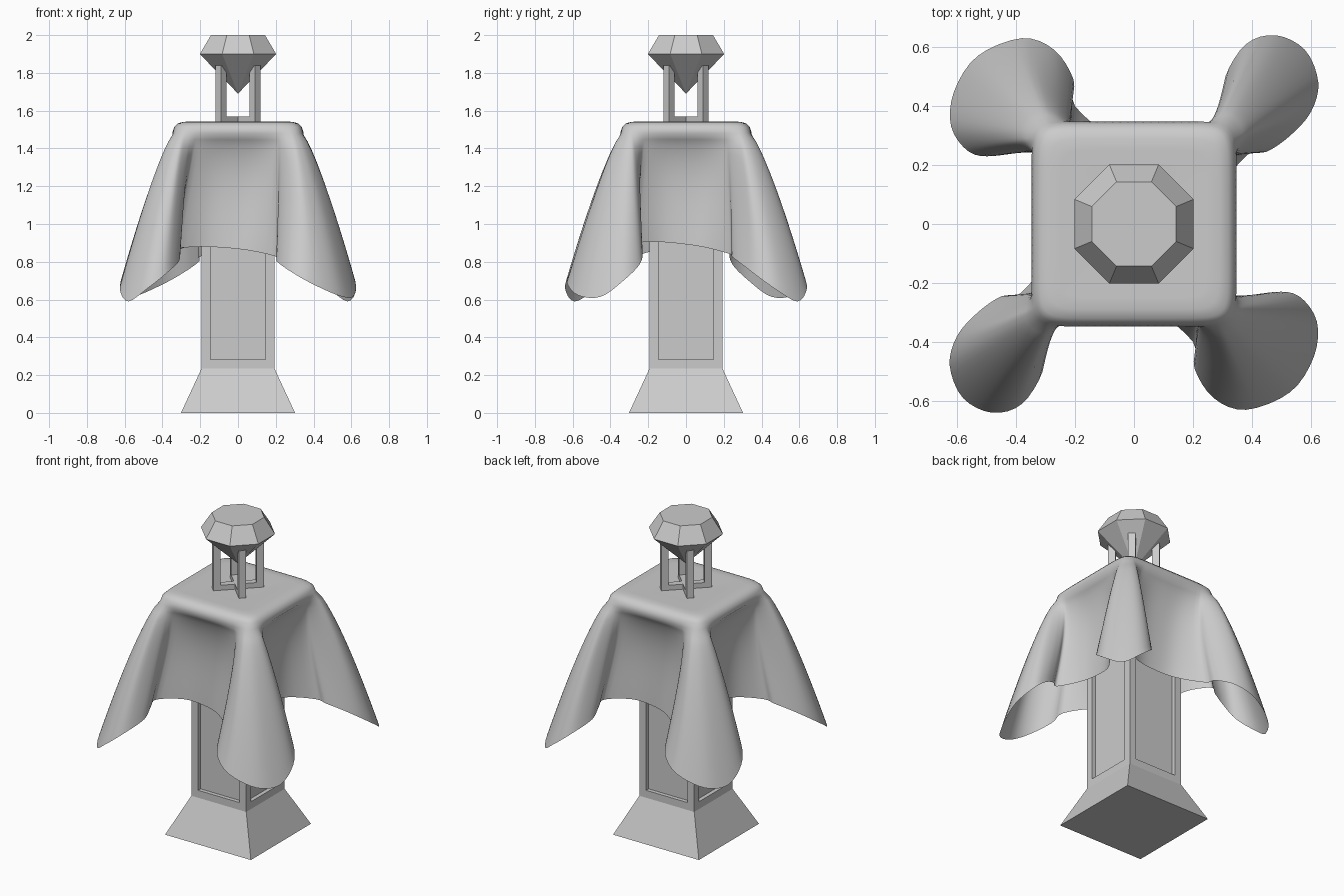
import bpy, bmesh, math
from mathutils import Vector, Matrix

if "Cube" in bpy.data.objects:
    bpy.data.objects.remove(bpy.data.objects["Cube"])


def make_object(name, bm, smooth=False):
    bmesh.ops.recalc_face_normals(bm, faces=bm.faces)
    for f in bm.faces:
        f.smooth = smooth
    mesh = bpy.data.meshes.new(name)
    bm.to_mesh(mesh)
    bm.free()
    ob = bpy.data.objects.new(name, mesh)
    bpy.context.collection.objects.link(ob)
    return ob


def bridge(bm, a, b):
    n = len(a)
    return [bm.faces.new((a[i], a[(i + 1) % n], b[(i + 1) % n], b[i])) for i in range(n)]


def ring(bm, n, apothem, z):
    r = apothem / math.cos(math.pi / n)
    return [bm.verts.new((r * math.cos((i + .5) * 2 * math.pi / n),
                          r * math.sin((i + .5) * 2 * math.pi / n), z)) for i in range(n)]


# Pedestal: flared foot, square shaft with recessed panels, flared cap
bm = bmesh.new()
rings = [ring(bm, 4, a, z) for a, z in ((.302, 0), (.193, .235), (.193, 1.29), (.296, 1.52))]
bands = [bridge(bm, rings[i], rings[i + 1]) for i in range(3)]
bm.faces.new(rings[0])
bm.faces.new(rings[-1])
bmesh.ops.recalc_face_normals(bm, faces=bm.faces)
bmesh.ops.inset_individual(bm, faces=bands[1], thickness=.047, use_even_offset=True)
for f in bands[1]:
    f.normal_update()
    n = f.normal.copy()
    r = bmesh.ops.extrude_discrete_faces(bm, faces=[f])
    bmesh.ops.translate(bm, verts=r["faces"][0].verts[:], vec=-n * .025)
make_object("pedestal", bm)

# Gem: octagonal table, girdle and point
bm = bmesh.new()
table, girdle = ring(bm, 8, .143, 2.0), ring(bm, 8, .202, 1.9)
bridge(bm, girdle, table)
bm.faces.new(table)
tip = bm.verts.new((0, 0, 1.69))
for i in range(8):
    bm.faces.new((girdle[i], tip, girdle[(i + 1) % 8]))
make_object("gem", bm)

# Gem holder: crossed bars with four upright prongs, turned 45 degrees
bm = bmesh.new()


def box(size, loc, angle):
    m = Matrix.Rotation(angle, 4, 'Z') @ Matrix.Translation(loc) @ Matrix.Diagonal((*size, 1))
    bmesh.ops.create_cube(bm, size=1, matrix=m)


for i in range(4):
    a = math.pi / 4 + i * math.pi / 2
    box((.042, .042, .31), (.127, 0, 1.685), a)
    box((.106, .042, .038), (.053, 0, 1.551), a)
make_object("gem_holder", bm)

# Draped cloth: hem outline of two corner folds, each repeated by a half turn
fold_a = [(.20, -.40), (.205, -.49), (.27, -.59), (.38, -.63), (.53, -.57), (.61, -.45),
          (.62, -.33), (.56, -.245), (.48, -.23), (.40, -.25), (.345, -.28)]
fold_b = [(.385, .235), (.45, .245), (.53, .30), (.60, .38), (.625, .48), (.58, .59),
          (.48, .64), (.38, .61), (.31, .50), (.32, .42), (.33, .35)]
SPREAD = .4


def fold_points(k):
    pts, z0, z1 = ((fold_a, .83, .90), (fold_b, .84, .87))[k % 2]
    sign = 1 if k < 2 else -1
    out = []
    for i, (x, y) in enumerate(pts):
        d = min(1, abs(i - 5 + .4 * (k % 2 == 0)) / 5)   # lowest near the cloth corner
        end = z0 if i < 5 else z1
        out.append(Vector((sign * x, sign * y,
                           .59 + (end - .59) * math.sin(math.pi / 2 * d) ** 1.2)))
    return out


hem, along = [], []
folds = [fold_points(k) for k in range(4)]
for k in range(4):
    hem += folds[k]
    along += [2 * k - SPREAD + 2 * SPREAD * i / 10 for i in range(11)]
    a, b = folds[k][-1], folds[(k + 1) % 4][0]
    for j in (1, 2, 3):
        f = j / 4
        p = a.lerp(b, f)
        bulge = math.sin(math.pi * f) ** .6
        axis = k % 2
        p[axis] *= 1 - .3 * bulge
        p.z += .025 * bulge
        hem.append(p)
        along.append(2 * k + SPREAD + (2 - 2 * SPREAD) * f)


def spline(p0, p1, p2, p3, t):
    return .5 * (2 * p1 + (p2 - p0) * t + (2 * p0 - 5 * p1 + 4 * p2 - p3) * t * t
                 + (3 * p1 - p0 - 3 * p2 + p3) * t ** 3)


def unit_square(t):
    k = math.floor((t + 1) / 2)
    u = t - 2 * k
    v = Vector((1 + u, -1, 0)) if u < 0 else Vector((1, -1 + u, 0))
    v /= (abs(v.x) ** 9 + abs(v.y) ** 9) ** (1 / 9)
    return Matrix.Rotation(k * math.pi / 2, 3, 'Z') @ v


columns = []
N = len(hem)
for i in range(N):
    t1 = along[(i + 1) % N] + (8 if i == N - 1 else 0)
    for s in range(4):
        f = s / 4
        h = spline(hem[i - 1], hem[i], hem[(i + 1) % N], hem[(i + 2) % N], f)
        columns.append((along[i] + (t1 - along[i]) * f, h))

bm = bmesh.new()
loops = []
# flat top and rounded shoulder
for half, z in ((.15, 1.538), (.25, 1.542), (.29, 1.541), (.32, 1.532), (.338, 1.514), (.348, 1.48)):
    loops.append([bm.verts.new(unit_square(t) * half + Vector((0, 0, z))) for t, h in columns])
# hanging part, tucked in under the cap along the sides
STEPS = 18
for j in range(1, STEPS + 1):
    s = j / STEPS
    row = []
    for t, h in columns:
        side = max(0, 1 - (abs(t % 2 - 1) / .85) ** 3)
        p = (unit_square(t) * .348).lerp(h, s ** (.77 + .2 * side))
        tuck = .16 * side * math.sin(math.pi * s ** .7)
        p[(int(t // 2)) % 2] *= 1 - tuck
        row.append(bm.verts.new((p.x, p.y, 1.48 + (h.z - 1.48) * s)))
    loops.append(row)
bm.faces.new(loops[0])
for a, b in zip(loops, loops[1:]):
    bridge(bm, a, b)
make_object("draped_cloth", bm, smooth=True)
